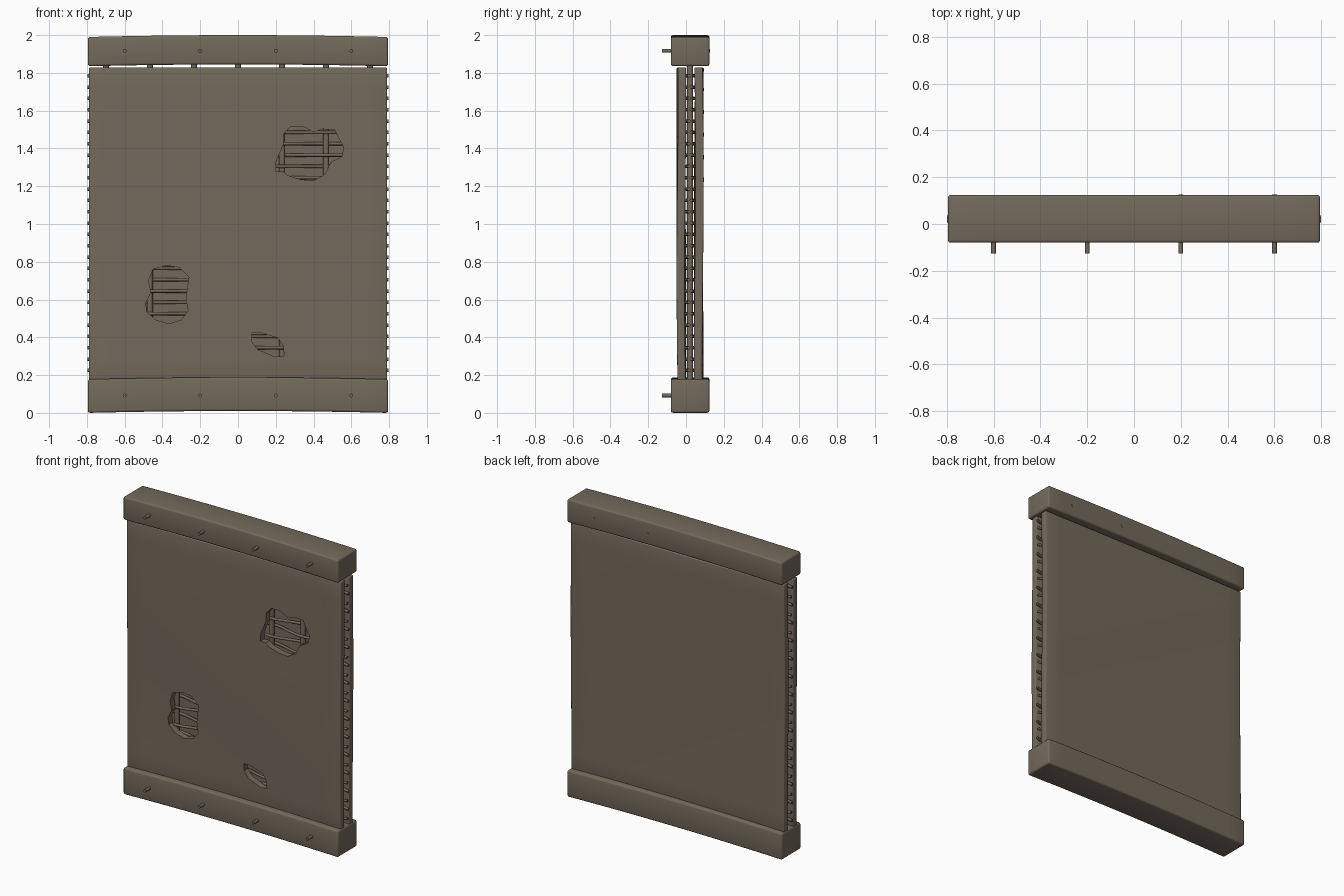
import bpy, bmesh, math
from mathutils import Matrix

if "Cube" in bpy.data.objects:
    bpy.data.objects.remove(bpy.data.objects["Cube"])

mat = bpy.data.materials.new("earth_brown")
mat.diffuse_color = (0.175, 0.143, 0.106, 1)
mat.use_nodes = True
mat.node_tree.nodes["Principled BSDF"].inputs["Base Color"].default_value = mat.diffuse_color


def finish(name, bm, angle=35):
    bmesh.ops.recalc_face_normals(bm, faces=bm.faces)
    me = bpy.data.meshes.new(name)
    bm.to_mesh(me)
    bm.free()
    ob = bpy.data.objects.new(name, me)
    me.materials.append(mat)
    bpy.context.collection.objects.link(ob)
    shade(ob, angle)
    return ob


def shade(ob, angle=35):
    bpy.ops.object.select_all(action='DESELECT')
    ob.select_set(True)
    bpy.context.view_layer.objects.active = ob
    bpy.ops.object.shade_smooth_by_angle(angle=math.radians(angle))


def box(lo, hi, bevel, nx, nz):
    """Bevelled box sliced along x and z so it can be bent."""
    bm = bmesh.new()
    bmesh.ops.create_cube(bm, size=1)
    for v in bm.verts:
        v.co = [lo[i] + (v.co[i] + 0.5) * (hi[i] - lo[i]) for i in range(3)]
    bmesh.ops.bevel(bm, geom=bm.edges[:], offset=bevel, segments=3,
                    profile=0.5, affect='EDGES')
    for axis, n in ((0, nx), (2, nz)):
        no = [0, 0, 0]
        no[axis] = 1
        for k in range(1, n):
            p = [0, 0, 0]
            p[axis] = lo[axis] + (hi[axis] - lo[axis]) * k / n
            bmesh.ops.bisect_plane(bm, geom=bm.verts[:] + bm.edges[:] + bm.faces[:],
                                   plane_co=p, plane_no=no)
    return bm


def cylinder(bm, centre, radius, length, rot=None):
    m = Matrix.Translation(centre) @ (rot or Matrix())
    bmesh.ops.create_cone(bm, cap_ends=True, segments=12, radius1=radius,
                          radius2=radius, depth=length, matrix=m)


# Top and bottom beams, gently arched
for name, z0, z1 in (("top_beam", 1.835, 1.99), ("bottom_beam", 0.0, 0.178)):
    bm = box((-0.795, -0.08, z0), (0.795, 0.124, z1), 0.012, 12, 1)
    for v in bm.verts:
        v.co.z += 0.01 * (1 - (v.co.x / 0.795) ** 2)
    finish(name, bm)

# Pegs through the beams
bm = bmesh.new()
turn = Matrix.Rotation(math.pi / 2, 4, 'X')
for z in (1.917, 0.092):
    for x in (-0.6, -0.2, 0.2, 0.6):
        back = 0.126 if x > 0 and z > 1 else 0.11
        cylinder(bm, (x, (back - 0.126) / 2, z), 0.01, back + 0.126, turn)
finish("pegs", bm)

# Upright staves
MID, STEP = 0.022, 1.4 / 6
bm = bmesh.new()
for i in range(7):
    cylinder(bm, (-0.7 + i * STEP, MID, 1.015), 0.016, 1.73)
finish("staves", bm)

# Woven rods passing in front of and behind the staves
bm = bmesh.new()
N, SIDES, R = 56, 8, 0.009
for row in range(27):
    z, s = 0.225 + 0.06 * row, (-1) ** row
    rings = []
    for k in range(N + 1):
        x = -0.798 + 1.596 * k / N
        y = MID + s * 0.022 * math.cos(math.pi * x / STEP)
        rings.append([bm.verts.new((x, y + R * math.cos(2 * math.pi * a / SIDES),
                                    z + R * math.sin(2 * math.pi * a / SIDES)))
                      for a in range(SIDES)])
    for p, q in zip(rings, rings[1:]):
        for a in range(SIDES):
            b = (a + 1) % SIDES
            bm.faces.new((p[a], p[b], q[b], q[a]))
    bm.faces.new(rings[0])
    bm.faces.new(rings[-1])
finish("woven_rods", bm, 50)


# Daub panels with a slight wave
def panel(name, y0, y1, phase):
    bm = box((-0.79, y0, 0.165), (0.79, y1, 1.828), 0.006, 14, 14)
    for v in bm.verts:
        v.co.y += 0.004 * math.sin(3.2 * v.co.z + 1.8 * v.co.x + phase)
    return finish(name, bm)


panel("back_daub", 0.046, 0.09, 2.5)
front = panel("front_daub", -0.046, -0.003, 1.0)

# Broken patches in the front daub: outlines as x, z in hundredths
holes = [
    [(24, 147.5), (28, 151.7), (34.5, 151.7), (40, 148.5), (44.5, 150.2), (51, 150),
     (53, 146), (56, 140.6), (55, 135.8), (49, 132.6), (46, 126.3), (40, 123),
     (33, 123.6), (26.5, 125.7), (24, 127.8), (20, 127.8), (20, 132.6),
     (22, 137.4), (24, 142)],
    [(-45, 76), (-38, 78), (-31, 77), (-26, 72), (-27, 65.3), (-27.6, 60.5),
     (-26.5, 54), (-30, 49.3), (-36.6, 47.2), (-43.5, 49.3), (-48.3, 53.6),
     (-48.8, 58.4), (-46, 63.7), (-47.3, 70)],
    [(7.4, 42.4), (12.7, 42.4), (17, 40.8), (21, 39.8), (23.9, 35.5), (24.4, 30.3),
     (19.6, 29.7), (14.9, 31.8), (10.6, 33.4), (7.4, 37.7)],
]
for outline in holes:
    bm = bmesh.new()
    ends = [[bm.verts.new((x / 100, y, z / 100)) for x, z in outline]
            for y in (-0.15, 0.015)]
    bm.faces.new(ends[0])
    bm.faces.new(ends[1])
    for i in range(len(outline)):
        j = (i + 1) % len(outline)
        bm.faces.new((ends[0][i], ends[0][j], ends[1][j], ends[1][i]))
    cutter = finish("hole_cutter", bm)
    cutter.hide_render = True
    mod = front.modifiers.new("hole", 'BOOLEAN')
    mod.operation, mod.solver, mod.object = 'DIFFERENCE', 'EXACT', cutter
    bpy.context.view_layer.objects.active = front
    bpy.ops.object.modifier_apply(modifier=mod.name)
    bpy.data.objects.remove(cutter)
shade(front)
